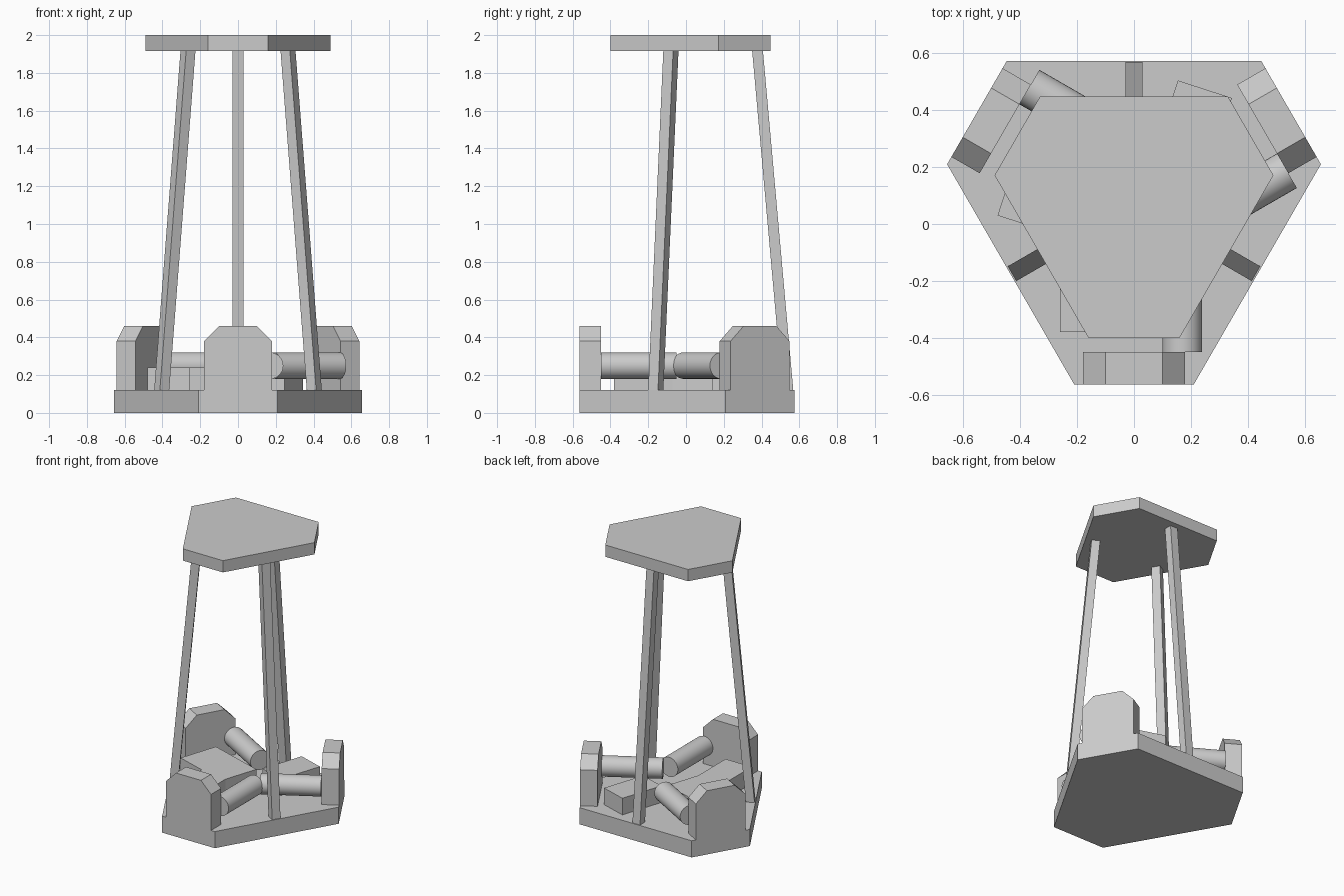
import bpy, bmesh, math
from mathutils import Matrix, Vector

cube = bpy.data.objects.get("Cube")
if cube:
    bpy.data.objects.remove(cube, do_unlink=True)

CENTRE = Matrix.Translation((0, 0.073, 0))   # axis of the threefold layout

grey = bpy.data.materials.new("plain grey")
grey.use_nodes = True
grey.diffuse_color = (0.6, 0.6, 0.6, 1)
grey.node_tree.nodes["Principled BSDF"].inputs["Base Color"].default_value = (0.6, 0.6, 0.6, 1)


def turn(degrees):
    return CENTRE @ Matrix.Rotation(math.radians(degrees), 4, 'Z')


def finish(name, bm, matrix):
    bmesh.ops.transform(bm, matrix=matrix, verts=bm.verts)
    bmesh.ops.recalc_face_normals(bm, faces=bm.faces)
    mesh = bpy.data.meshes.new(name)
    bm.to_mesh(mesh)
    bm.free()
    mesh.materials.append(grey)
    obj = bpy.data.objects.new(name, mesh)
    bpy.context.collection.objects.link(obj)
    return obj


def prism(name, points, sweep, matrix):
    """Extrude a flat outline along the sweep vector."""
    bm = bmesh.new()
    face = bm.faces.new([bm.verts.new(p) for p in points])
    extruded = bmesh.ops.extrude_face_region(bm, geom=[face])["geom"]
    moved = [v for v in extruded if isinstance(v, bmesh.types.BMVert)]
    bmesh.ops.translate(bm, vec=Vector(sweep), verts=moved)
    return finish(name, bm, matrix)


def plate(name, half, apothem, z, thickness):
    """Triangle with cut corners, from one short edge turned three times."""
    points = []
    for k in range(3):
        rot = Matrix.Rotation(math.radians(120 * k), 3, 'Z')
        points += [rot @ Vector((s * half, -apothem, z)) for s in (-1, 1)]
    prism(name, points, (0, 0, thickness), CENTRE)


# Base and top plates
plate("base_plate", 0.21, 0.638, 0, 0.12)
plate("top_plate", 0.16, 0.474, 1.915, 0.085)

# Brackets with bevelled shoulders, and the round bar each one carries
outline = [(-0.18, 0.12), (0.18, 0.12), (0.18, 0.38), (0.1, 0.46), (-0.1, 0.46), (-0.18, 0.38)]
for side, angle, offset in (("front", 0, 0.17), ("left", 120, -0.17), ("right", -120, -0.17)):
    prism(side + "_bracket", [(x, -0.638, z) for x, z in outline], (0, 0.115, 0), turn(angle))
    bm = bmesh.new()
    bmesh.ops.create_cone(bm, cap_ends=True, segments=32, radius1=0.07, radius2=0.07, depth=0.4)
    place = Matrix.Translation((offset, -0.323, 0.25)) @ Matrix.Rotation(math.pi / 2, 4, 'X')
    bar = finish(side + "_bar", bm, turn(angle) @ place)
    bpy.ops.object.select_all(action='DESELECT')
    bar.select_set(True)
    bpy.context.view_layer.objects.active = bar
    bpy.ops.object.shade_smooth_by_angle(angle=math.radians(40))

# Leaning struts, one over the middle of each long edge
lean = [(0.438, 0.12), (0.495, 0.12), (0.334, 1.92), (0.277, 1.92)]
for side, angle in (("back", 0), ("left", -120), ("right", 120)):
    prism(side + "_strut", [(-0.03, y, z) for y, z in lean], (0.06, 0, 0), turn(angle))

# Low boxes lying on the base: centre, size, turn
for side, centre, size, angle in (
        ("front", (-0.155, -0.16), (0.21, 0.44), 0),
        ("right", (-0.226, 0.1), (0.44, 0.29), -18),
        ("left", (0.2, 0.322), (0.2, 0.32), -18)):
    w, d = size[0] / 2, size[1] / 2
    corners = [(-w, -d, 0.12), (w, -d, 0.12), (w, d, 0.12), (-w, d, 0.12)]
    place = Matrix.Translation((*centre, 0)) @ Matrix.Rotation(math.radians(angle), 4, 'Z')
    prism(side + "_box", corners, (0, 0, 0.12), place)
